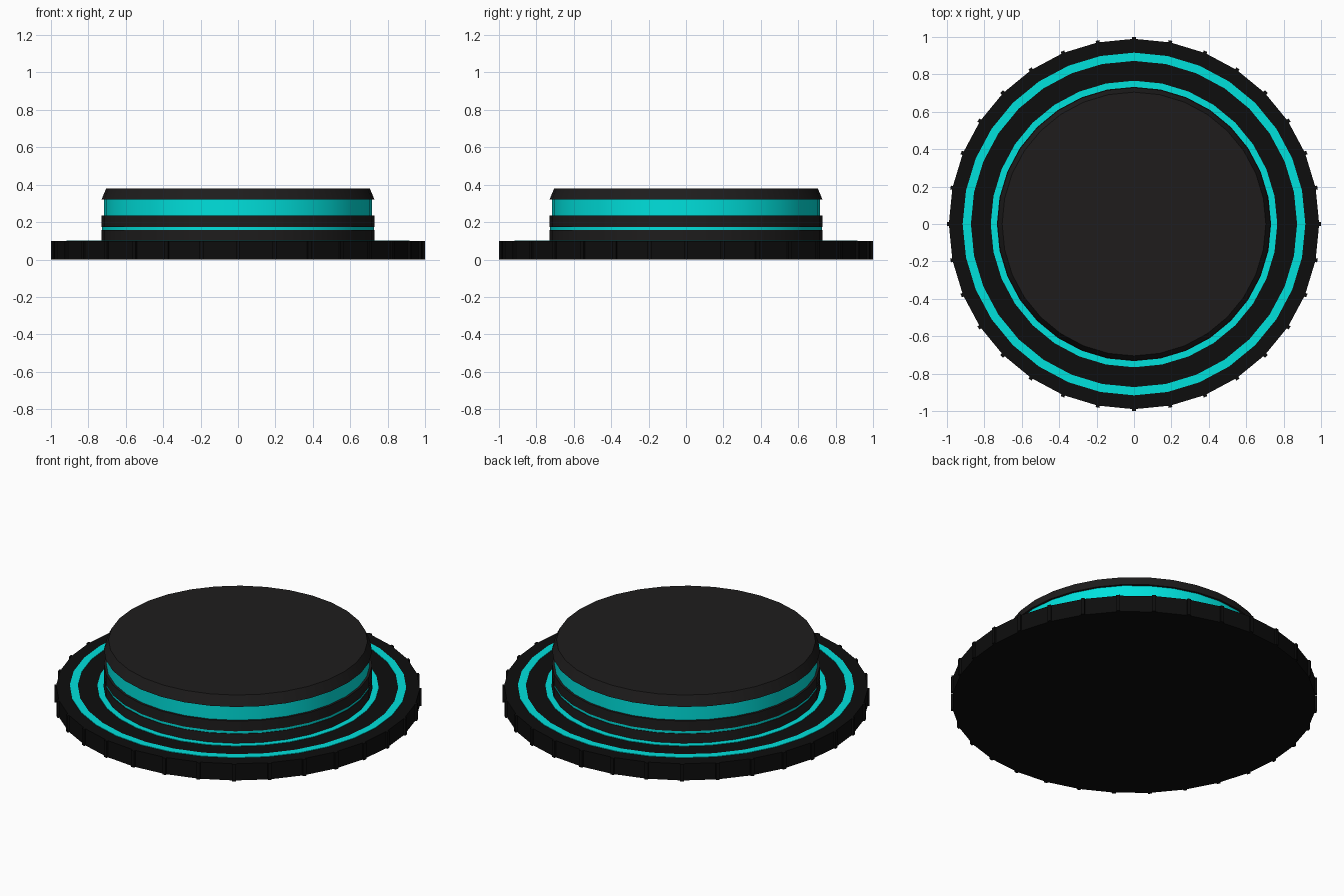
import bpy, bmesh, math
from mathutils import Matrix

if "Cube" in bpy.data.objects:
    bpy.data.objects.remove(bpy.data.objects["Cube"])

SIDES = 32

def material(name, color):
    m = bpy.data.materials.new(name)
    m.diffuse_color = color
    m.use_nodes = True
    m.node_tree.nodes["Principled BSDF"].inputs["Base Color"].default_value = m.diffuse_color
    return m

black = material("black", (0.004, 0.004, 0.004, 1))
charcoal = material("charcoal", (0.013, 0.012, 0.012, 1))
cyan = material("cyan", (0.0, 0.75, 0.72, 1))

def finish(bm, name, mat, smooth=False):
    bmesh.ops.recalc_face_normals(bm, faces=bm.faces)
    for f in bm.faces:
        f.smooth = smooth
    me = bpy.data.meshes.new(name)
    bm.to_mesh(me)
    bm.free()
    me.materials.append(mat)
    ob = bpy.data.objects.new(name, me)
    bpy.context.collection.objects.link(ob)
    if smooth:
        bpy.ops.object.select_all(action='DESELECT')
        ob.select_set(True)
        bpy.context.view_layer.objects.active = ob
        bpy.ops.object.shade_smooth_by_angle(angle=math.radians(30))
    return ob

def lathe(name, profile, mat, cap_bottom=False, cap_top=False, smooth=True):
    """Revolve (radius, z) points, optionally closing the ends."""
    bm = bmesh.new()
    loops = [[bm.verts.new((r * math.cos(math.tau * i / SIDES),
                            r * math.sin(math.tau * i / SIDES), z))
              for i in range(SIDES)] for r, z in profile]
    for a, b in zip(loops, loops[1:]):
        for i in range(SIDES):
            j = (i + 1) % SIDES
            bm.faces.new((a[i], a[j], b[j], b[i]))
    if cap_bottom:
        bm.faces.new(loops[0])
    if cap_top:
        bm.faces.new(loops[-1])
    return finish(bm, name, mat, smooth)

# Base disc
lathe("base_disc", [(0.99, 0), (0.99, 0.1)], black, True, True, smooth=False)

# Small vertical ribs on the rim corners
bm = bmesh.new()
for i in range(SIDES):
    bmesh.ops.create_cube(bm, size=1, matrix=Matrix.Rotation(math.tau * i / SIDES, 4, 'Z')
                          @ Matrix.Translation((0.99, 0, 0.05))
                          @ Matrix.Diagonal((0.02, 0.02, 0.1, 1)))
finish(bm, "rim_ribs", black)

# Glowing rings inlaid in the base
for name, r0, r1 in (("inner_ring", 0.733, 0.766), ("outer_ring", 0.872, 0.916)):
    lathe(name, [(r0, 0.1), (r0, 0.103), (r1, 0.103), (r1, 0.1)], cyan)

# Raised drum, with a thin light line and a wide light band
lathe("drum_lower", [(0.73, 0.1), (0.73, 0.158), (0.7, 0.158)], charcoal)
lathe("drum_light_line", [(0.726, 0.156), (0.726, 0.176)], cyan)
lathe("drum_upper", [(0.7, 0.174), (0.73, 0.174), (0.73, 0.235), (0.7, 0.235)], charcoal)
lathe("light_band", [(0.717, 0.233), (0.717, 0.322)], cyan)

# Chamfered cap
lathe("cap", [(0.7, 0.32), (0.73, 0.32), (0.705, 0.38)], charcoal, cap_top=True)
